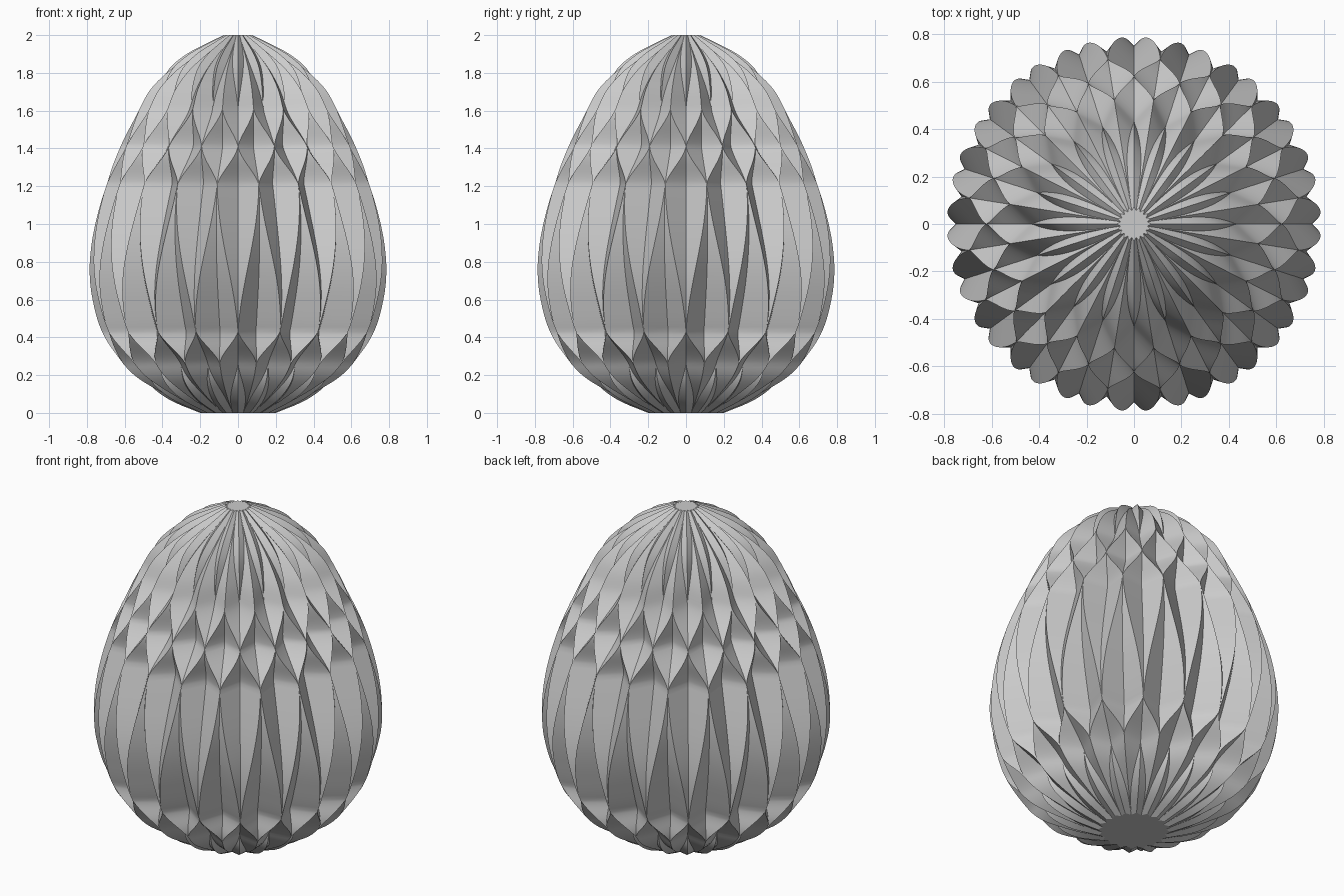
import bpy, bmesh, math

if "Cube" in bpy.data.objects:
    bpy.data.objects.remove(bpy.data.objects["Cube"], do_unlink=True)

UNITS = 20                       # pleat units around the egg
STEP = 2 * math.pi / UNITS
HALF = STEP / 2

# Egg outline: (height, outer radius)
OUTLINE = [(0, .2), (.07, .375), (.17, .54), (.26, .615), (.43, .72), (.6, .77),
           (.75, .787), (.9, .778), (1.05, .75), (1.21, .703), (1.41, .622),
           (1.61, .527), (1.72, .485), (1.82, .405), (1.9, .285), (1.96, .16), (2, .075)]


def slope(i):
    a, b = OUTLINE[max(i - 1, 0)], OUTLINE[min(i + 1, len(OUTLINE) - 1)]
    return (b[1] - a[1]) / (b[0] - a[0])


def radius(z):
    """Smooth outline radius at a height."""
    i = 0
    while i < len(OUTLINE) - 2 and z > OUTLINE[i + 1][0]:
        i += 1
    (z0, r0), (z1, r1) = OUTLINE[i], OUTLINE[i + 1]
    h = z1 - z0
    t = (z - z0) / h
    s = t * t * (3 - 2 * t)
    return (r0 + (r1 - r0) * s + h * slope(i) * t * (1 - t) ** 2
            - h * slope(i + 1) * t * t * (1 - t))


def split_ridges(r, s, d):
    """Ridges part in pairs from the unit centre, s = 0, to the unit border, s = 1."""
    return [(0, r * (1 - d * s)), (s * HALF, r),
            (HALF, r * (1 - d * (1 - s))), (STEP - s * HALF, r)]


def split_valleys(r, s, d):
    """Valleys part in pairs and a new ridge rises between them."""
    v = r * (1 - d)
    return [(0, r * (1 - d * (1 - s))), (s * HALF, v),
            (HALF, r * (1 - d * s)), (STEP - s * HALF, v)]


# Bands: (fold, bottom height, top height, bottom split, top split, bottom depth, top depth, rings)
BANDS = [(split_valleys, 0, .26, 1, 0, .13, .16, 14),
         (split_ridges, .26, .43, 1, 0, .16, .16, 12),
         (split_ridges, .43, 1.21, 0, 1, .16, .155, 32),
         (split_ridges, 1.21, 1.41, 1, 0, .155, .16, 12),
         (split_ridges, 1.41, 1.61, 0, 1, .16, .175, 12),
         (split_valleys, 1.61, 2, 0, 1, .175, .25, 24)]


def mix(a, b, t):
    return a + (b - a) * t


def pleated_ring(bm, z, section):
    ring = []
    for u in range(UNITS):
        for angle, rad in section:
            a = angle + u * STEP
            ring.append(bm.verts.new((rad * math.cos(a), rad * math.sin(a), z)))
    return ring


# Folded egg shell
bm = bmesh.new()
rings = []
for fold, z0, z1, s0, s1, d0, d1, n in BANDS:
    for k in range(n + 1):
        t = k / n
        eased = mix(t, t * t * (3 - 2 * t), .55)
        z = mix(z0, z1, t)
        section = fold(radius(z), mix(s0, s1, eased), mix(d0, d1, t))
        rings.append(pleated_ring(bm, z, section))
for low, high in zip(rings, rings[1:]):
    for i in range(len(low)):
        j = (i + 1) % len(low)
        bm.faces.new((low[i], low[j], high[j], high[i]))

# Flat ends
bm.faces.new(rings[0][::-1])
bm.faces.new(rings[-1])
bmesh.ops.remove_doubles(bm, verts=bm.verts[:], dist=.0002)
bmesh.ops.recalc_face_normals(bm, faces=bm.faces[:])

mesh = bpy.data.meshes.new("pleated_egg")
bm.to_mesh(mesh)
bm.free()
egg = bpy.data.objects.new("pleated_egg", mesh)
bpy.context.collection.objects.link(egg)

# Plain grey paper
paper = bpy.data.materials.new("grey_paper")
paper.use_nodes = True
grey = (.6, .6, .6, 1)
paper.diffuse_color = grey
paper.node_tree.nodes["Principled BSDF"].inputs["Base Color"].default_value = grey
mesh.materials.append(paper)

bpy.ops.object.select_all(action='DESELECT')
egg.select_set(True)
bpy.context.view_layer.objects.active = egg
bpy.ops.object.shade_smooth_by_angle(angle=math.radians(25))
